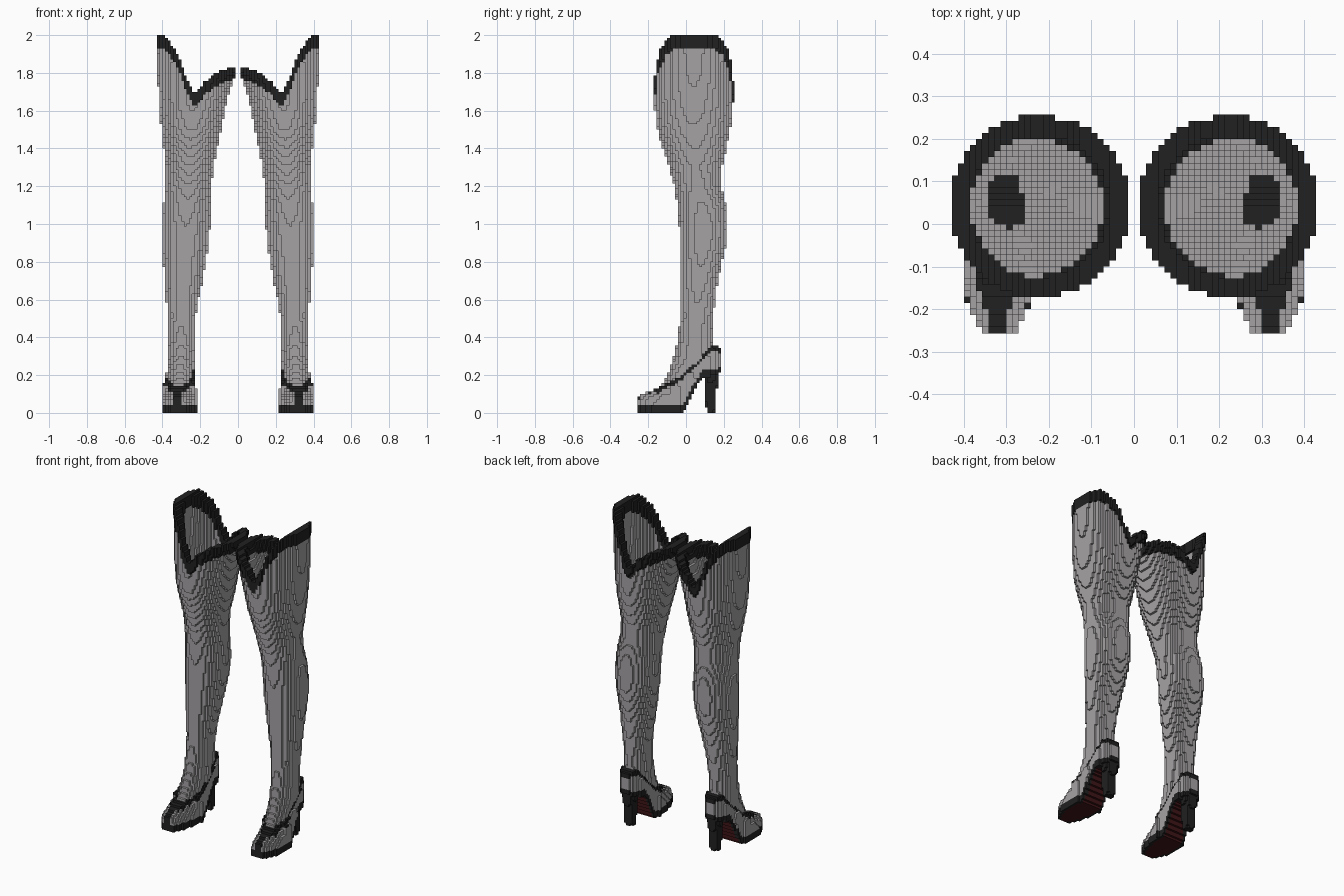
import bpy, bmesh, math

cube = bpy.data.objects.get("Cube")
if cube:
    bpy.data.objects.remove(cube, do_unlink=True)

V = 2.0 / 140          # size of one block


def material(name, rgb):
    m = bpy.data.materials.new(name)
    m.use_nodes = True
    m.diffuse_color = (*rgb, 1)
    bsdf = m.node_tree.nodes["Principled BSDF"]
    bsdf.inputs["Base Color"].default_value = (*rgb, 1)
    bsdf.inputs["Roughness"].default_value = 0.8
    return m


GREY, BLACK, RED = 0, 1, 2
MATS = [material("warm grey", (0.38, 0.365, 0.375)),
        material("soft black", (0.015, 0.015, 0.015)),
        material("dark red", (0.05, 0.007, 0.009))]


def lerp(table, t):
    """Interpolate the rows of a table whose first column is the key."""
    if t <= table[0][0]:
        return table[0][1:]
    for a, b in zip(table, table[1:]):
        if t <= b[0]:
            f = (t - a[0]) / (b[0] - a[0])
            return [p + (q - p) * f for p, q in zip(a[1:], b[1:])]
    return table[-1][1:]


# Leg outline: height, inner x, outer x, front y, back y
LEG = [(.15, .235, .385, -.13, .14), (.2, .235, .38, -.10, .145),
       (.3, .235, .37, -.065, .15), (.4, .232, .37, -.042, .137),
       (.5, .225, .372, -.032, .145), (.6, .21, .38, -.03, .155),
       (.7, .188, .387, -.03, .168), (.8, .172, .395, -.03, .19),
       (.9, .156, .402, -.034, .212), (1.0, .148, .402, -.036, .217),
       (1.1, .148, .395, -.045, .21), (1.2, .14, .385, -.06, .187),
       (1.3, .13, .38, -.09, .19), (1.4, .11, .393, -.12, .213),
       (1.5, .09, .405, -.152, .235), (1.6, .07, .414, -.165, .243),
       (1.7, .045, .42, -.17, .25), (1.8, .015, .425, -.17, .253),
       (2.0, .008, .43, -.165, .253)]

# Notched top edge: x, height
RIM = [(.013, 1.825), (.07, 1.82), (.14, 1.785), (.18, 1.75), (.228, 1.69),
       (.28, 1.79), (.31, 1.88), (.35, 1.945), (.385, 2.0)]

# Shoe: y, centre x, half width, underside height, top height
SHOE = [(-.262, .317, .03, 0, .08), (-.24, .318, .052, 0, .095),
        (-.2, .32, .068, 0, .11), (-.15, .319, .081, 0, .13),
        (-.1, .316, .09, 0, .16), (-.05, .311, .091, 0, .18),
        (-.015, .306, .08, 0, .21), (.03, .303, .075, .09, .25),
        (.06, .302, .073, .15, .275), (.09, .301, .072, .185, .305),
        (.14, .3, .062, .195, .36), (.165, .3, .048, .195, .35),
        (.185, .3, .02, .215, .34)]


def in_leg(x, y, z, inset):
    x0, x1, y0, y1 = lerp(LEG, z)
    rx, ry = (x1 - x0) / 2 - inset, (y1 - y0) / 2 - inset
    return ((x - (x0 + x1) / 2) / rx) ** 2 + ((y - (y0 + y1) / 2) / ry) ** 2 <= 1


def stocking_cell(x, y, z):
    """Hollow leg with a thicker cuff along the notched rim."""
    rim = lerp(RIM, x)[0]
    if z < .15 or z > rim:
        return None
    if z > rim - .07:
        if in_leg(x, y, z, -.004) and not in_leg(x, y, z, .044):
            return "cuff", BLACK
        return None
    if in_leg(x, y, z, 0) and not in_leg(x, y, z, .022):
        if z > lerp(SHOE, y)[2] + .03:
            return "stocking", GREY
    return None


def shoe_cell(x, y, z):
    """Arched sole, rounded upper with trimmed opening, tapered heel."""
    if z < .21:
        k = z / .21
        if (abs(x - .3) / (.022 + .018 * k)) ** 4 + (abs(y - .132) / (.023 + .016 * k)) ** 4 < 1:
            return "heel", BLACK
    if not -.262 < y < .19:
        return None
    c, w, b, t = lerp(SHOE, y)
    if not b <= z <= t:
        return None
    d = abs(x - c)
    if z < b + .036:
        if d > w:
            return None
        return "sole", RED if d < w - .018 and y < .1 else BLACK
    p = 2.2 if y < -.08 else 5
    r = (z - b - .02) / (t - b - .01)
    if d > w * max(0, 1 - r ** p) ** (1 / p):
        return None
    if z > .15 and in_leg(x, y, z, .022):
        return None                                  # hollow for the leg
    stripe = .024 + min(.035, max(0, y + .21) * .4)  # toe stripe
    trim = y > -.1 and z > t - .026
    insole = in_leg(x, y, z, .022) and y > -.06
    toe = y < -.1 and d < stripe
    return "shoe", BLACK if trim or toe or insole else GREY


# Fill the block grid for one leg
cells = {}
for k in range(140):
    for i in range(32):
        for j in range(-19, 19):
            p = ((i + .5) * V, (j + .5) * V, (k + .5) * V)
            hit = shoe_cell(*p) if p[2] < .4 else None
            hit = hit or stocking_cell(*p)
            if hit:
                cells[i, j, k] = hit

# Outward direction and corner loop of each block side
SIDES = [((1, 0, 0), ((1, 0, 0), (1, 1, 0), (1, 1, 1), (1, 0, 1))),
         ((-1, 0, 0), ((0, 0, 0), (0, 0, 1), (0, 1, 1), (0, 1, 0))),
         ((0, 1, 0), ((0, 1, 0), (0, 1, 1), (1, 1, 1), (1, 1, 0))),
         ((0, -1, 0), ((0, 0, 0), (1, 0, 0), (1, 0, 1), (0, 0, 1))),
         ((0, 0, 1), ((0, 0, 1), (1, 0, 1), (1, 1, 1), (0, 1, 1))),
         ((0, 0, -1), ((0, 0, 0), (0, 1, 0), (1, 1, 0), (1, 0, 0)))]


def build_part(part, side, sign):
    """Mesh the exposed block sides of one part; sign mirrors it."""
    bm = bmesh.new()
    verts = {}
    for (i, j, k), (owner, colour) in cells.items():
        if owner != part:
            continue
        for n, loop in SIDES:
            if (i + n[0], j + n[1], k + n[2]) in cells:
                continue
            keys = [(i + a, j + b, k + c) for a, b, c in loop]
            for q in keys:
                if q not in verts:
                    verts[q] = bm.verts.new((sign * q[0] * V, q[1] * V, q[2] * V))
            face = bm.faces.new([verts[q] for q in keys[::sign]])
            # red shows only on the underside of the sole
            hidden = colour == RED and not (n[2] < 0 or n[1] > 0)
            face.material_index = BLACK if hidden else colour
    mesh = bpy.data.meshes.new(f"{side}_{part}")
    bm.to_mesh(mesh)
    bm.free()
    for m in MATS:
        mesh.materials.append(m)
    bpy.context.collection.objects.link(bpy.data.objects.new(f"{side}_{part}", mesh))


for side, sign in (("left", 1), ("right", -1)):
    for part in ("stocking", "cuff", "shoe", "sole", "heel"):
        build_part(part, side, sign)
